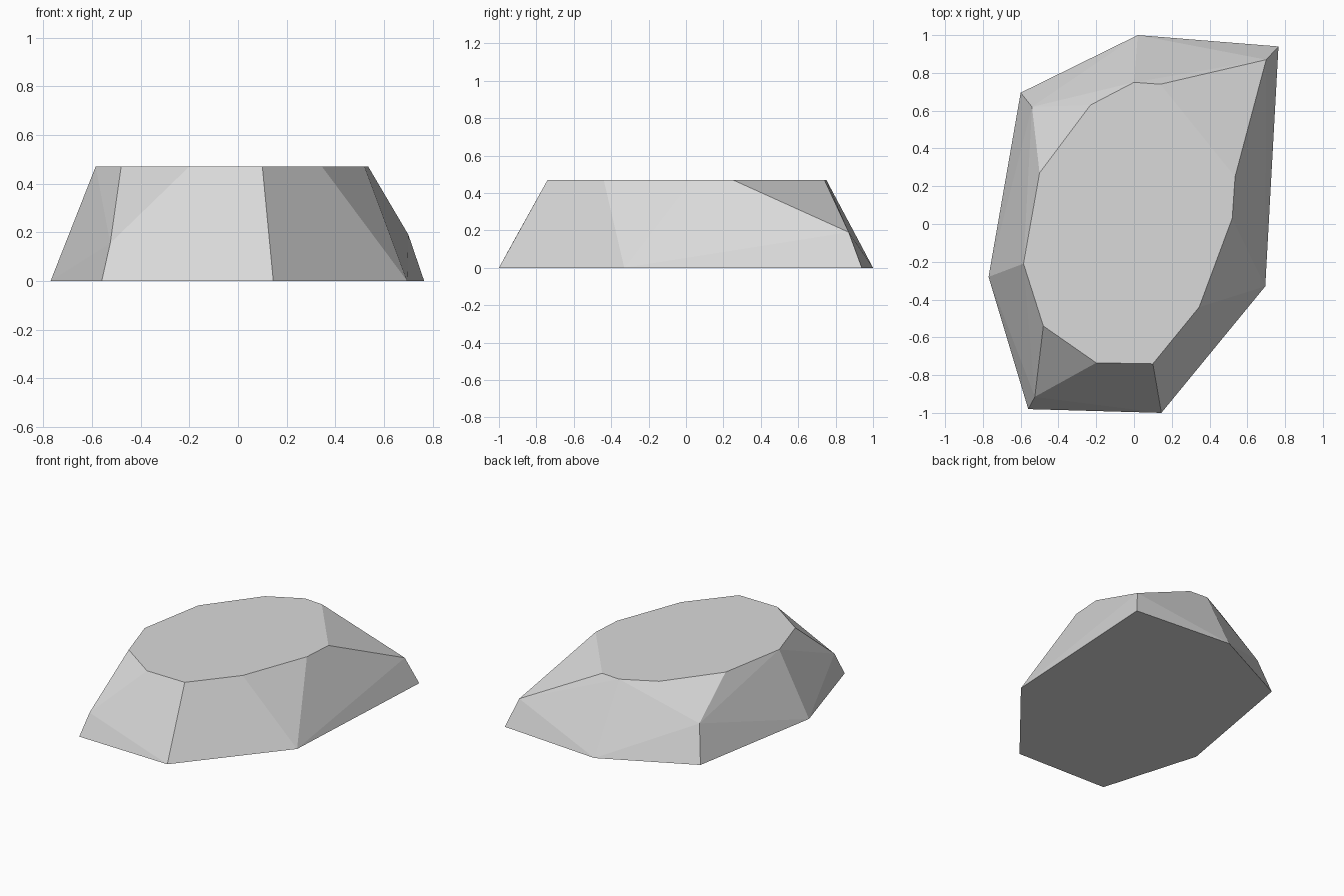
import bpy, bmesh, math

cube = bpy.data.objects.get("Cube")
if cube:
    bpy.data.objects.remove(cube, do_unlink=True)

HEIGHT = 0.47

# Outline of the wide foot on the ground
foot = [(0.02, 1.0), (0.765, 0.94), (0.695, -0.33), (0.145, -1.0),
        (-0.56, -0.98), (-0.77, -0.28), (-0.60, 0.695)]

# Outline of the flat top
crown = [(0.0, 0.75), (0.14, 0.74), (0.535, 0.25), (0.52, 0.03),
         (0.345, -0.44), (0.10, -0.74), (-0.20, -0.735), (-0.48, -0.54),
         (-0.585, -0.21), (-0.50, 0.27), (-0.23, 0.63)]

# Lower tips of the three chipped corners
chips = [(0.70, 0.87, 0.19), (-0.525, -0.915, 0.155), (-0.54, 0.62, 0.25)]

# Stone colour
stone = bpy.data.materials.new("stone grey")
stone.use_nodes = True
grey = (0.7, 0.7, 0.7, 1.0)
stone.diffuse_color = grey
bsdf = next(n for n in stone.node_tree.nodes if n.type == "BSDF_PRINCIPLED")
bsdf.inputs["Base Color"].default_value = grey
bsdf.inputs["Roughness"].default_value = 0.9

# Faceted rock: convex skin around the outlines and chipped corners
bm = bmesh.new()
for x, y in foot:
    bm.verts.new((x, y, 0))
for x, y in crown:
    bm.verts.new((x, y, HEIGHT))
for point in chips:
    bm.verts.new(point)
bmesh.ops.convex_hull(bm, input=bm.verts[:])

# Merge nearly flat triangles into clean facets
bmesh.ops.dissolve_limit(bm, angle_limit=math.radians(3),
                         verts=bm.verts[:], edges=bm.edges[:])
bmesh.ops.recalc_face_normals(bm, faces=bm.faces[:])

mesh = bpy.data.meshes.new("rock")
bm.to_mesh(mesh)
bm.free()
mesh.materials.append(stone)
rock = bpy.data.objects.new("rock", mesh)
bpy.context.collection.objects.link(rock)
